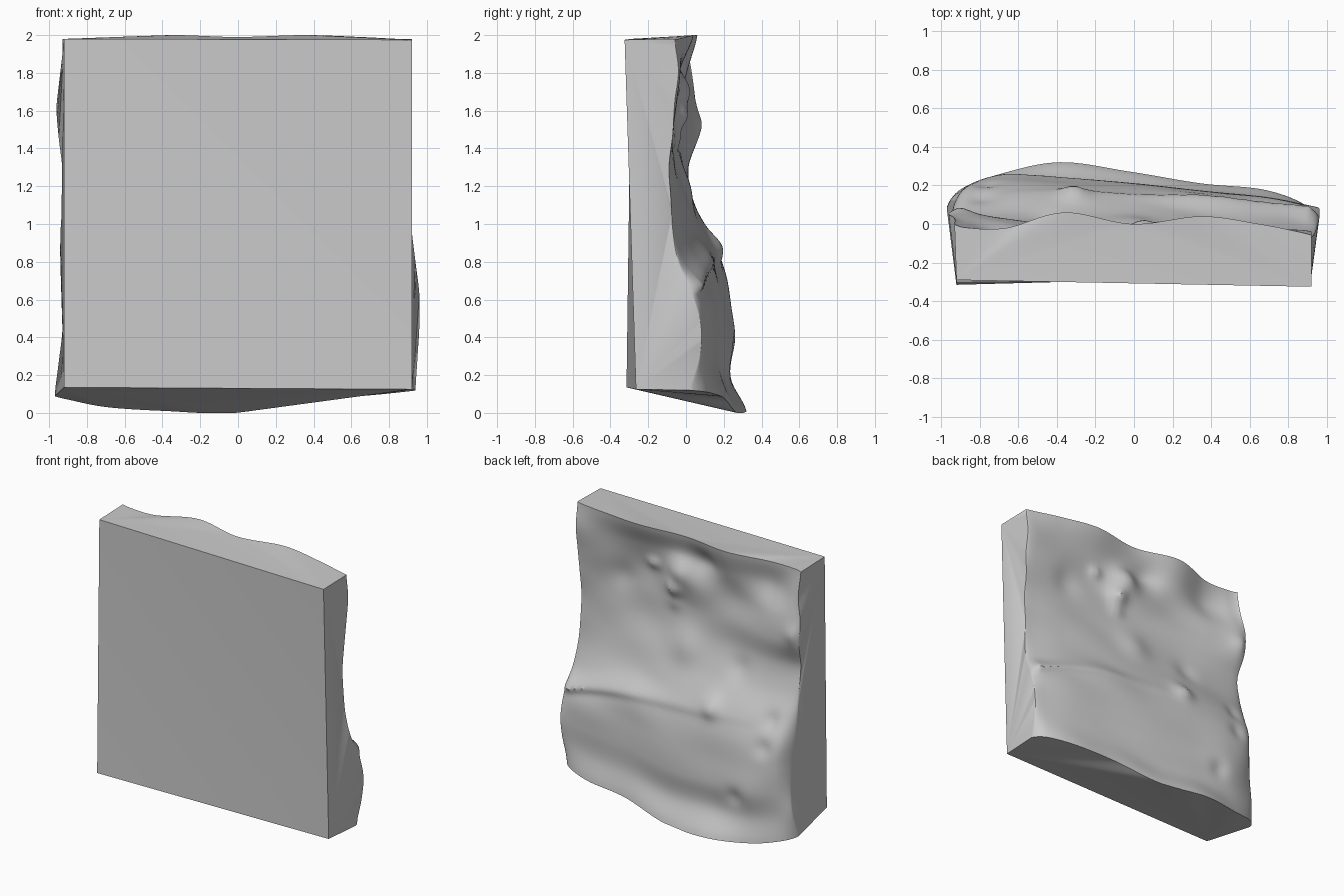
import bpy, bmesh, math

cube = bpy.data.objects.get("Cube")
if cube:
    bpy.data.objects.remove(cube, do_unlink=True)

# Relief depth in hundredths: rows run top to bottom, columns from -x to +x
# (columns crowd towards the sides, where the rock rounds off quickly)
RELIEF = [
    [0, -2, -2, 6, 0, 4, 0, -4, -6],
    [3, 0, -5, 1, -5, -3, -3, -3, -4],
    [5, 5, 1, -3, -2, -7, -5, -5, -6],
    [5, 6, 3, -1, -4, -6, -7, -7, -7],
    [0, 1, 1, -1, -2, -5, -6, -8, -9],
    [2, 4, 5, 5, 3, 0, -4, -7, -8],
    [5, 11, 14, 14, 11, 5, 0, -5, -7],
    [7, 18, 21, 20, 17, 14, 7, 0, -4],
    [9, 20, 24, 22, 20, 16, 13, 8, 3],
    [11, 20, 26, 24, 21, 17, 14, 10, 8],
    [12, 18, 23, 23, 20, 17, 14, 10, 7],
    [8, 18, 26, 32, 27, 21, 18, 11, 2],
]
# Outline of the relief, also in hundredths
TOP = [198, 198, 198, 200, 199, 200, 199, 198, 198]
BOTTOM = [9, 7, 3, 1, 0, 7, 9, 11, 12]
SIDE_NEG = [93, 93, 96, 95, 93, 93, 94, 94, 93, 93, 95, 97]
SIDE_POS = [92, 92, 92, 91, 91, 91, 92, 94, 96, 96, 95, 94]
LEDGE = [90, 90, 88, 85, 82, 80, 74, 68, 66]
# Rock knobs and hollows: x, z, radius, height
KNOBS = [
    (0.06, 1.72, 0.1, 0.06), (0.12, 1.57, 0.06, 0.05),
    (0.0, 1.2, 0.12, 0.03), (-0.31, 0.89, 0.07, 0.04),
    (-0.9, 1.53, 0.07, 0.02), (0.12, 1.46, 0.05, 0.02),
    (-0.45, 1.15, 0.08, -0.02), (-0.78, 0.9, 0.06, -0.02),
    (-0.76, 0.72, 0.06, -0.02), (-0.56, 0.33, 0.06, -0.02),
    (0.3, 1.7, 0.04, 0.03), (-0.14, 1.85, 0.1, -0.04),
    (0.55, 1.54, 0.1, -0.02),
]


def spline(values, t):
    """Catmull-Rom through evenly spaced values, t from 0 to 1."""
    last = len(values) - 1
    s = t * last
    i = min(int(s), last - 1)
    f = s - i
    a, b, c, d = (values[max(0, min(last, i + k))] for k in (-1, 0, 1, 2))
    return b + f / 2 * (c - a + f * (2*a - 5*b + 4*c - d + f * (3*(b - c) + d - a)))


def rock_point(u, v):
    """Point of the rough face; u runs towards +x and v downwards."""
    across = (1 - math.cos(math.pi * u)) / 2
    x = ((across - 1) * spline(SIDE_NEG, v) + across * spline(SIDE_POS, v)) / 100
    top, bottom = spline(TOP, u) / 100, spline(BOTTOM, u) / 100
    z = max(0, top + (bottom - top) * v)
    y = spline([spline(row, u) for row in RELIEF], v) / 100
    # Knobs and the ledge fade out towards the rim
    fade = min(1, 10 * min(u, 1 - u, v, 1 - v))
    for kx, kz, radius, height in KNOBS:
        y += fade * height * math.exp(-((x - kx)**2 + (z - kz)**2) / radius**2)
    d = z - spline(LEDGE, u) / 100
    y += fade * 0.05 * u * u * math.exp(-(d / (0.07 if d > 0 else 0.03))**2)
    return x, y, z


N = 80
bm = bmesh.new()

# Rough rock face
grid = [[bm.verts.new(rock_point(i / N, j / N)) for i in range(N + 1)]
        for j in range(N + 1)]
for j in range(N):
    for i in range(N):
        bm.faces.new((grid[j][i], grid[j][i + 1],
                      grid[j + 1][i + 1], grid[j + 1][i])).smooth = True

# Flat front, split along its diagonal
top_neg, top_pos, low_pos, low_neg = [bm.verts.new(p) for p in (
    (-0.92, -0.29, 1.98), (0.92, -0.325, 1.975),
    (0.92, -0.265, 0.125), (-0.92, -0.315, 0.135))]
bm.faces.new((top_neg, low_pos, top_pos))
bm.faces.new((top_neg, low_neg, low_pos))


def edge_wall(rim, a, b):
    """Fan the rim to the two front corners a and b."""
    half = N // 2
    for k in range(N):
        bm.faces.new((rim[k], rim[k + 1], a if k < half else b))
    bm.faces.new((rim[half], b, a))


edge_wall(grid[0], top_neg, top_pos)
edge_wall(grid[N], low_neg, low_pos)
edge_wall([row[0] for row in grid], top_neg, low_neg)
edge_wall([row[N] for row in grid], top_pos, low_pos)
bmesh.ops.recalc_face_normals(bm, faces=bm.faces)

mesh = bpy.data.meshes.new("rock_slab")
bm.to_mesh(mesh)
bm.free()
slab = bpy.data.objects.new("rock_slab", mesh)
bpy.context.collection.objects.link(slab)

# Plain grey stone
stone = bpy.data.materials.new("grey_stone")
stone.use_nodes = True
grey = (0.6, 0.6, 0.6, 1)
stone.diffuse_color = grey
stone.node_tree.nodes["Principled BSDF"].inputs["Base Color"].default_value = grey
mesh.materials.append(stone)

bpy.ops.object.select_all(action='DESELECT')
slab.select_set(True)
bpy.context.view_layer.objects.active = slab
bpy.ops.object.shade_smooth_by_angle(angle=math.radians(35))
